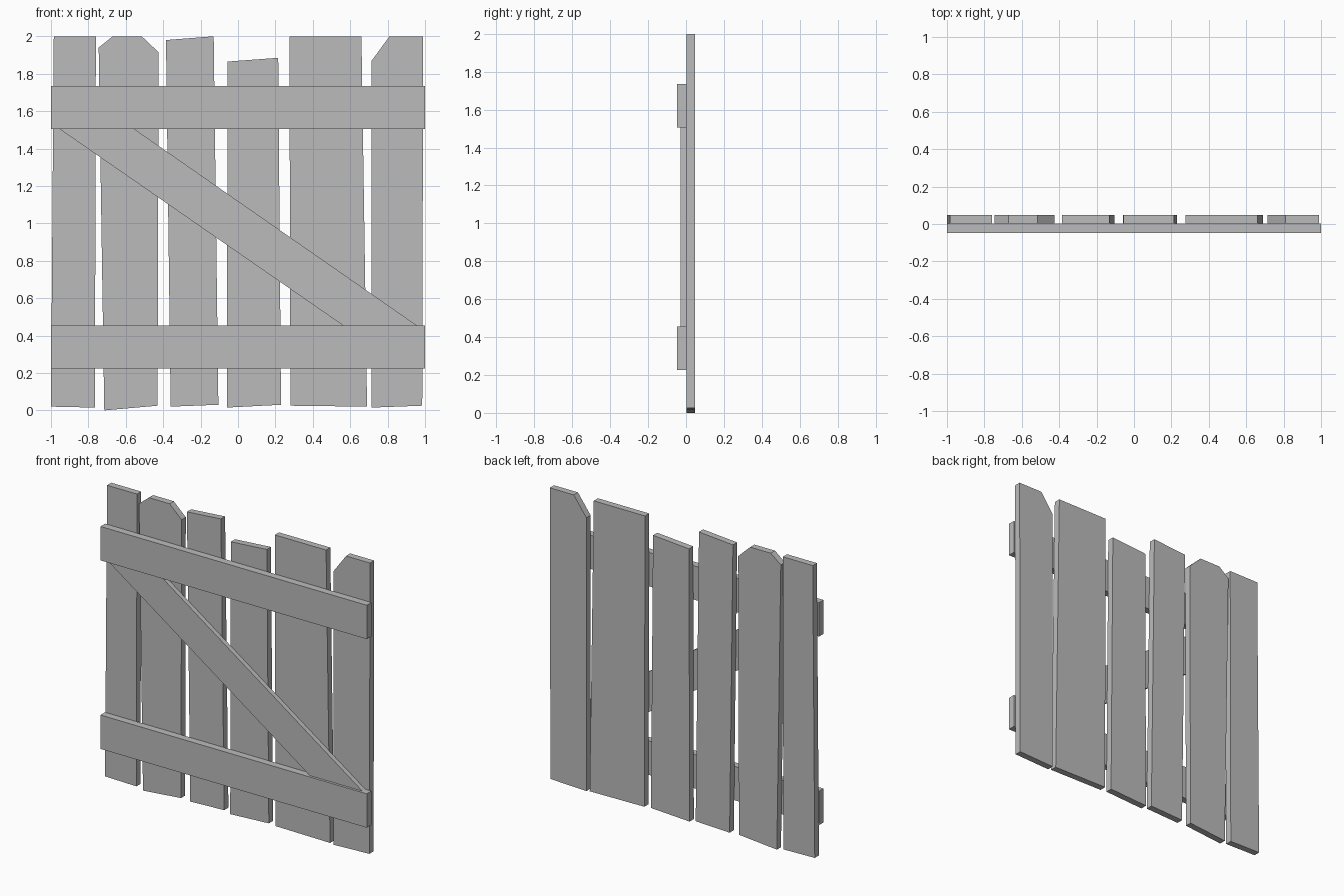
import bpy
import bmesh

old = bpy.data.objects.get("Cube")
if old:
    bpy.data.objects.remove(old, do_unlink=True)

# One plain grey for all boards
grey = bpy.data.materials.new("grey_wood")
grey.use_nodes = True
colour = (0.5, 0.5, 0.5, 1)
grey.diffuse_color = colour
grey.node_tree.nodes["Principled BSDF"].inputs["Base Color"].default_value = colour

JOINT = 0.002    # plane where planks meet rails
BACK = 0.047
FRONT = -0.047


def board(name, outline, y_front, y_back):
    """Extrude an x-z outline between two depths."""
    bm = bmesh.new()
    face = bm.faces.new([bm.verts.new((x, y_front, z)) for x, z in outline])
    ext = bmesh.ops.extrude_face_region(bm, geom=[face])
    moved = [v for v in ext["geom"] if isinstance(v, bmesh.types.BMVert)]
    bmesh.ops.translate(bm, verts=moved, vec=(0, y_back - y_front, 0))
    bmesh.ops.recalc_face_normals(bm, faces=bm.faces)
    mesh = bpy.data.meshes.new(name)
    bm.to_mesh(mesh)
    bm.free()
    mesh.materials.append(grey)
    obj = bpy.data.objects.new(name, mesh)
    bpy.context.collection.objects.link(obj)
    return obj


# Uneven upright planks, from right to left
planks = [
    [(-1, .02), (-.765, .015), (-.76, 2), (-.985, 2)],
    [(-.715, 0), (-.43, .025), (-.425, 1.915), (-.515, 2), (-.67, 2), (-.745, 1.94)],
    [(-.36, .02), (-.105, .03), (-.13, 2), (-.385, 1.98)],
    [(-.06, .015), (.23, .03), (.215, 1.885), (-.055, 1.865)],
    [(.28, .025), (.69, .02), (.66, 2), (.275, 2)],
    [(.715, .015), (.985, .025), (.99, 2), (.81, 2), (.715, 1.87)],
]
for i, outline in enumerate(planks, 1):
    board(f"plank_{i}", outline, JOINT, BACK)

# Horizontal rails
for name, low, high in (("lower_rail", .225, .455), ("upper_rail", 1.505, 1.735)):
    board(name, [(-1, low), (1, low), (1, high), (-1, high)], FRONT, JOINT)

# Thinner diagonal brace fitted between the rails
board("diagonal_brace", [(-.955, 1.505), (.56, .455), (.955, .455), (-.555, 1.505)],
      -0.03, JOINT)
